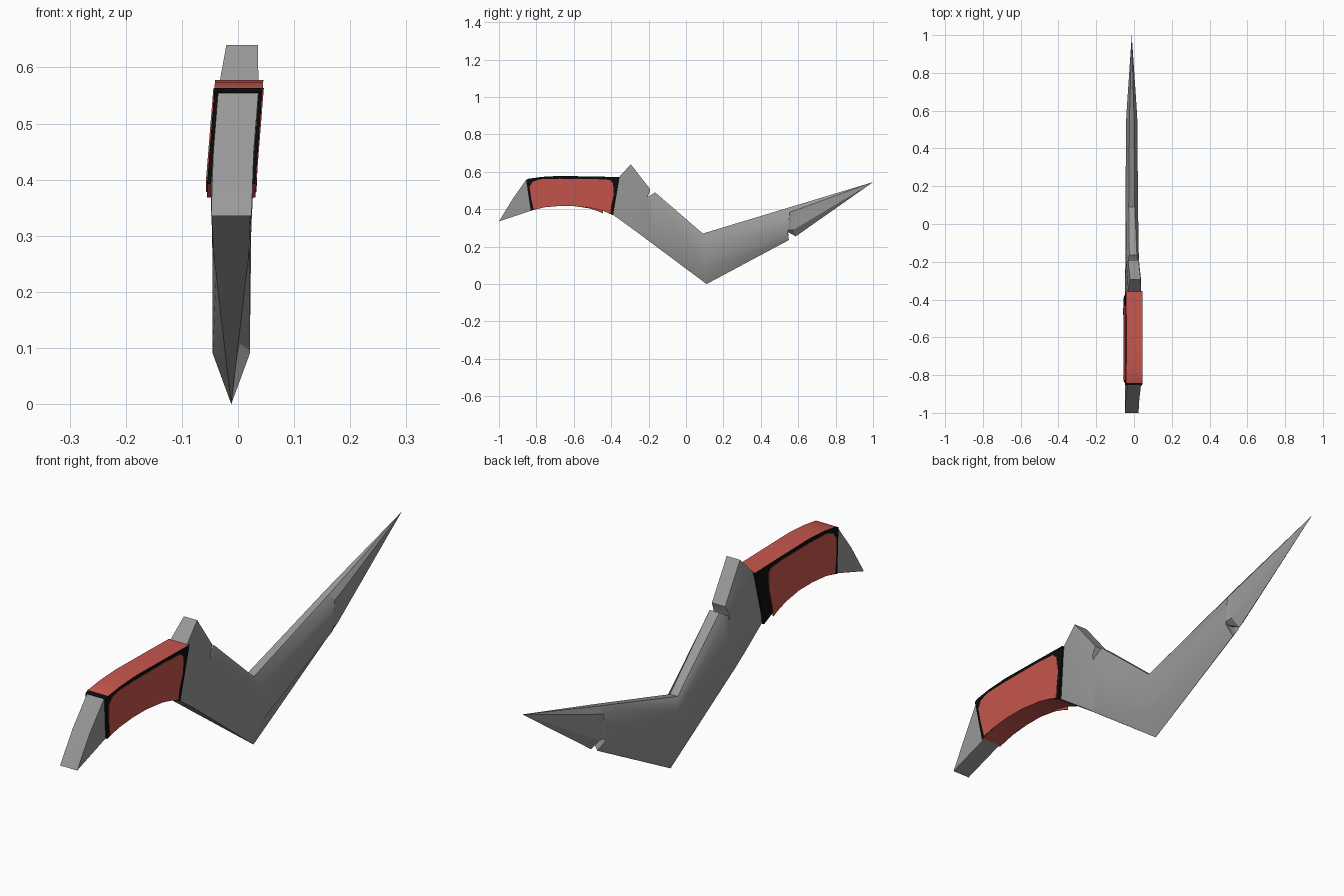
import bpy, bmesh, math

cube = bpy.data.objects.get("Cube")
if cube:
    bpy.data.objects.remove(cube)


def material(name, rgb):
    m = bpy.data.materials.new(name)
    m.use_nodes = True
    m.diffuse_color = (*rgb, 1)
    m.node_tree.nodes["Principled BSDF"].inputs["Base Color"].default_value = (*rgb, 1)
    return m


steel = material("steel_grey", (0.32, 0.32, 0.32))
red = material("grip_red", (0.58, 0.095, 0.075))
black = material("trim_black", (0.004, 0.004, 0.004))


def lean(y, z):
    """Centre line in x: the grip half leans slightly sideways."""
    return -0.012 + (0.08 * max(0, z - 0.4) if y < 0 else 0)


def finish(name, bm, mats, rule=None, angle=30):
    bmesh.ops.remove_doubles(bm, verts=bm.verts, dist=1e-5)
    bmesh.ops.recalc_face_normals(bm, faces=bm.faces)
    if rule:
        for f in bm.faces:
            f.material_index = rule(f)
    me = bpy.data.meshes.new(name)
    bm.to_mesh(me)
    bm.free()
    ob = bpy.data.objects.new(name, me)
    bpy.context.collection.objects.link(ob)
    for m in mats:
        me.materials.append(m)
    bpy.ops.object.select_all(action='DESELECT')
    ob.select_set(True)
    bpy.context.view_layer.objects.active = ob
    bpy.ops.object.shade_smooth_by_angle(angle=math.radians(angle))
    return ob


def prism(name, profile, x0, x1, mats, rule=None):
    """Extrude a (y, z) outline sideways, following the lean."""
    bm = bmesh.new()
    a, b = [[bm.verts.new((lean(y, z) + x, y, z)) for y, z in profile] for x in (x0, x1)]
    bm.faces.new(a)
    bm.faces.new(b[::-1])
    n = len(profile)
    for i in range(n):
        j = (i + 1) % n
        bm.faces.new((a[i], b[i], b[j], a[j]))
    return finish(name, bm, mats, rule)


# Blade: rings of spine, upper shoulder, lower shoulder, edge, then
# half widths of spine, body and edge
stations = [
    ((-.36, .57), (-.362, .55), (-.385, .40), (-.39, .37), .035, .036, .034),
    ((-.295, .64), (-.29, .57), (-.28, .33), (-.29, .298), .028, .035, .033),
    ((-.19, .505), (-.205, .47), (-.21, .28), (-.225, .25), .028, .034, .030),
    ((-.205, .465), (-.20, .45), (-.20, .27), (-.215, .242), .026, .033, .028),
    ((-.165, .49), (-.17, .455), (-.18, .255), (-.20, .231), .02, .033, .027),
    ((.09, .27), (.11, .23), (.10, .09), (.11, 0), .016, .033, 0),
    ((.55, .409), (.555, .385), (.545, .275), (.55, .235), .012, .030, 0),
    ((.56, .412), (.56, .387), (.545, .288), (.535, .283), .012, .029, .012),
    ((.60, .424), (.60, .40), (.575, .29), (.587, .255), .011, .027, 0),
    ((1, .545), (1, .545), (1, .545), (1, .545), 0, 0, 0),
]
bm = bmesh.new()
rings = []
for top, up, low, edge, wt, w, we in stations:
    half = [(top, wt), (up, w), (low, w), (edge, we)]
    loop = [(p, h) for p, h in half] + [(p, -h) for p, h in reversed(half)]
    rings.append([bm.verts.new((lean(*p) + h, *p)) for p, h in loop])
for r, s in zip(rings, rings[1:]):
    for i in range(8):
        j = (i + 1) % 8
        bm.faces.new((r[i], r[j], s[j], s[i]))
bm.faces.new(rings[0])
bmesh.ops.remove_doubles(bm, verts=bm.verts, dist=1e-5)
bmesh.ops.dissolve_degenerate(bm, edges=bm.edges, dist=1e-5)
finish("blade", bm, [steel])

# Pommel hook
prism("pommel", [(-.84, .56), (-.858, .553), (-.93, .45), (-1, .335),
                 (-.91, .365), (-.82, .395)], -.036, .036, [steel])

# Grip: red above and below, black sides and ends
under = [(-.76, .41), (-.68, .417), (-.6, .417), (-.5, .405), (-.44, .39)]
grip_profile = [(-.855, .556), (-.842, .563), (-.77, .573), (-.68, .578), (-.5, .575),
                (-.355, .572), (-.39, .368)] + under[::-1] + [(-.83, .392)]


def grip_colour(f):
    c = f.calc_center_median()
    return 0 if abs(f.normal.z) > 0.6 and c.y > -0.84 else 1


prism("grip", grip_profile, -.043, .043, [red, black], grip_colour)

# Red inlay on each side of the grip, shorter on one side
inlay = under + [(-.405, .378), (-.4, .42), (-.386, .48), (-.39, .54), (-.41, .557),
                 (-.5, .562), (-.68, .563), (-.78, .56), (-.82, .547), (-.836, .52),
                 (-.828, .46), (-.815, .398)]
prism("grip_inlay_left", inlay, .042, .045, [red])
short = [(y if y < -.6 else -.6 + (y + .6) * .8, z) for y, z in inlay]
prism("grip_inlay_right", short, -.045, -.042, [red])
